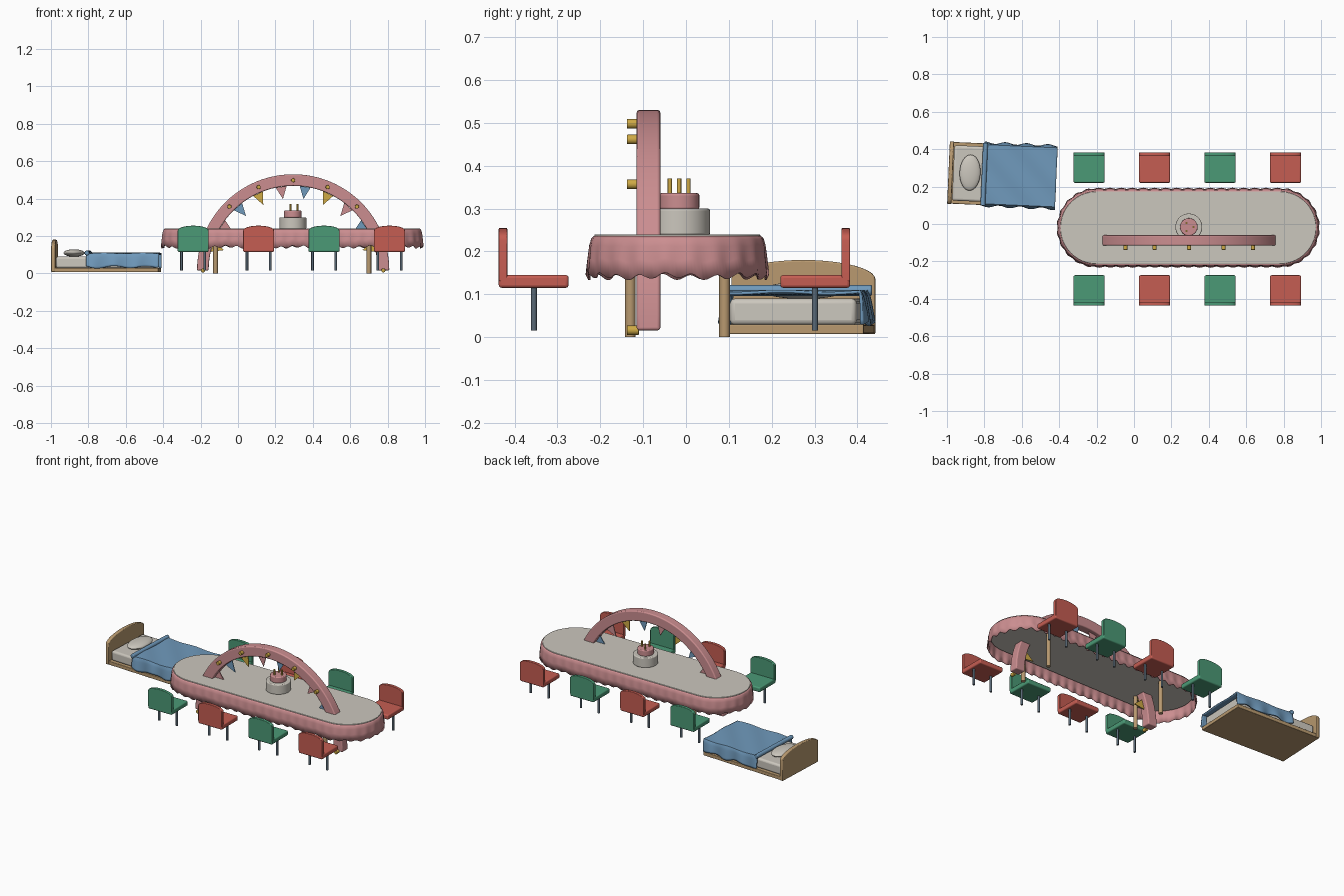
import bpy, bmesh, math
from math import sin, cos, pi, radians
from mathutils import Matrix, Vector

cube = bpy.data.objects.get("Cube")
if cube:
    bpy.data.objects.remove(cube, do_unlink=True)


def material(name, r, g, b):
    m = bpy.data.materials.new(name)
    m.use_nodes = True
    m.diffuse_color = (r, g, b, 1)
    m.node_tree.nodes["Principled BSDF"].inputs["Base Color"].default_value = (r, g, b, 1)
    return m


PINK = material("pink", .60, .27, .28)
CREAM = material("cream", .60, .57, .51)
GREEN = material("green", .07, .32, .18)
RED = material("red", .56, .11, .085)
BLUE = material("blue", .16, .32, .50)
WOOD = material("wood", .48, .32, .16)
GOLD = material("gold", .62, .40, .06)
STEEL = material("steel", .10, .14, .18)


def finish(name, bm, mat, bevel=0, thick=0):
    bmesh.ops.recalc_face_normals(bm, faces=bm.faces)
    mesh = bpy.data.meshes.new(name)
    bm.to_mesh(mesh)
    bm.free()
    mesh.materials.append(mat)
    ob = bpy.data.objects.new(name, mesh)
    bpy.context.collection.objects.link(ob)
    bpy.ops.object.select_all(action='DESELECT')
    bpy.context.view_layer.objects.active = ob
    ob.select_set(True)
    bpy.ops.object.shade_smooth_by_angle(angle=radians(35))
    if thick:
        ob.modifiers.new("Thickness", 'SOLIDIFY').thickness = thick
    if bevel:
        mod = ob.modifiers.new("Bevel", 'BEVEL')
        mod.width, mod.segments = bevel, 3
        mod.limit_method, mod.angle_limit = 'ANGLE', radians(40)
    return ob


def prism(name, points, depth, mat, bevel=0):
    """Extrude a planar outline along the depth vector."""
    bm = bmesh.new()
    face = bm.faces.new([bm.verts.new(p) for p in points])
    ext = bmesh.ops.extrude_face_region(bm, geom=[face])
    moved = [g for g in ext["geom"] if isinstance(g, bmesh.types.BMVert)]
    bmesh.ops.translate(bm, verts=moved, vec=depth)
    return finish(name, bm, mat, bevel)


def box(name, x0, x1, y0, y1, z0, z1, mat, bevel=0):
    corners = [(x0, y0, z0), (x1, y0, z0), (x1, y1, z0), (x0, y1, z0)]
    return prism(name, corners, (0, 0, z1 - z0), mat, bevel)


def rod(name, start, end, r, mat, sides=16, bevel=0):
    a, b = Vector(start), Vector(end)
    rot = (b - a).to_track_quat('Z', 'Y').to_matrix().to_4x4()
    bm = bmesh.new()
    bmesh.ops.create_cone(bm, cap_ends=True, segments=sides, radius1=r, radius2=r,
                          depth=(b - a).length,
                          matrix=Matrix.Translation((a + b) / 2) @ rot)
    return finish(name, bm, mat, bevel)


def sheet(name, rows, mat, thick, closed=False):
    """Skin a grid of points."""
    bm = bmesh.new()
    grid = [[bm.verts.new(p) for p in row] for row in rows]
    if closed:
        grid.append(grid[0])
    for a, b in zip(grid, grid[1:]):
        for j in range(len(a) - 1):
            bm.faces.new((a[j], a[j + 1], b[j + 1], b[j]))
    return finish(name, bm, mat, thick=thick)


# Table: stadium top, scalloped cloth skirt and four legs
CX, CY, HALF = .29, -.02, .49


def stadium(t, r):
    """Point at fraction t of the way round the stadium, and its radius r."""
    side, arc = 2 * HALF, pi * .2
    half_turn, d = divmod(t * 2 * (side + arc), side + arc)
    s = 1 if half_turn == 0 else -1
    if d < side:
        x, y = HALF - d, r
    else:
        a = pi / 2 + (d - side) / .2
        x, y = -HALF + r * cos(a), r * sin(a)
    return CX + s * x, CY + s * y


prism("table_top", [(*stadium(i / 120, .194), .205) for i in range(120)],
      (0, 0, .035), CREAM, .003)

COLS, WAVES = 432, 54
rows = []
for i in range(COLS):
    t = i / COLS
    w = sin(2 * pi * WAVES * t)
    drop = .142 + .006 * w + .003 * sin(2 * pi * 17 * t)
    rows.append([(*stadium(t, r + k * .003 * w), .236 + (drop - .236) * k)
                 for r, k in ((.195, 0), (.201, .07), (.205, .25), (.208, .6), (.211, 1))])
sheet("tablecloth_skirt", rows, PINK, .004, closed=True)

for x in (-.12, .70):
    for y in (-.13, .09):
        rod("table_leg", (x, y, 0), (x, y, .21), .0125, WOOD)

# Arch with bulbs and bunting
AX, AZ, R_OUT, R_IN = .295, .016, .514, .452


def arch_point(angle, r, y):
    return AX + r * cos(angle), y, AZ + r * sin(angle)


N = 48
outline = [arch_point(pi * i / N, R_OUT, -.115) for i in range(N + 1)]
outline += [arch_point(pi * i / N, R_IN, -.115) for i in range(N, -1, -1)]
prism("arch", outline, (0, .055, 0), PINK, .006)

for i in range(9):
    a = pi * i / 8
    rod("arch_bulb", arch_point(a, .482, -.138), arch_point(a, .482, -.11), .011, GOLD, 16, .002)

for i in range(1, 11):
    a, mat = pi * i / 11, (PINK, GOLD, BLUE)[i % 3]
    prism("bunting_flag", [arch_point(a - .065, .452, -.09), arch_point(a + .065, .452, -.09),
                           arch_point(a, .385, -.09)], (0, .005, 0), mat)

# Cake with candles
KX, KY = .293, -.016
rod("cake_base", (KX, KY, .238), (KX, KY, .30), .072, CREAM, 40, .005)
rod("cake_top", (KX, KY, .298), (KX, KY, .336), .047, PINK, 40, .005)
for i in range(3):
    a = 2 * pi * i / 3
    x, y = KX + .025 * cos(a), KY + .025 * sin(a)
    rod("candle", (x, y, .33), (x, y, .37), .005, GOLD, 12)

# Chairs on both long sides, backs facing outward
for i in range(4):
    x = -.24 + .35 * i
    mat = (GREEN, RED)[i % 2]
    for s in (-1, 1):
        def out(d):
            return -.027 + s * d
        box("chair_seat", x - .083, x + .083, out(.247), out(.41), .115, .145, mat, .007)
        back = [(x - .083, out(.39), .13), (x + .083, out(.39), .13)]
        back += [(x + .083 * cos(pi * k / 16), out(.39), .225 + .03 * sin(pi * k / 16) ** .8)
                 for k in range(17)]
        prism("chair_back", back, (0, s * .02, 0), mat, .003)
        for side in (-.062, .062):
            rod("chair_leg", (x + side, out(.328), .015), (x + side, out(.328), .12), .007, STEEL, 12)

# Bed, built along its own length then turned slightly
bed = [box("bed_base", -.287, .287, -.165, .165, .007, .03, WOOD, .003),
       box("mattress", -.262, .275, -.148, .148, .028, .09, CREAM, .012)]

head = [(-.287, -.168, .007), (-.287, .168, .007)]
head += [(-.287, .168 * cos(pi * k / 20), .135 + .045 * sin(pi * k / 20))
         for k in range(21)]
bed.append(prism("headboard", head, (.022, 0, 0), WOOD, .004))

bm = bmesh.new()
bmesh.ops.create_uvsphere(bm, u_segments=32, v_segments=16, radius=1,
                          matrix=Matrix.Translation((-.172, .005, .109)) @ Matrix.Diagonal((.056, .096, .02, 1)))
bed.append(finish("pillow", bm, CREAM))

rows = []
for i in range(41):
    u = -.1 + .39 * i / 40
    row = []
    for j in range(41):
        t = -1 + j / 20
        s, k = math.copysign(1, t), max(0, (abs(t) - .65) / .35)
        ripple = sin(u * 55 + s) * .006 * k
        v = s * (.158 * min(1, abs(t) / .65) + .012 * k ** .5 + ripple)
        z = .108 - .074 * k + .0025 * sin(u * 30 + t * 7) + .005 * k * sin(u * 38)
        row.append((u, v, z))
    rows.append(row)
bed.append(sheet("blanket", rows, BLUE, .007))
bed.append(rod("blanket_fold", (-.096, -.168, .109), (-.096, .168, .109), .013, BLUE, 20, .004))

turn = Matrix.Translation((-.705, .262, 0)) @ Matrix.Rotation(radians(-2.5), 4, 'Z')
for ob in bed:
    ob.matrix_world = turn
